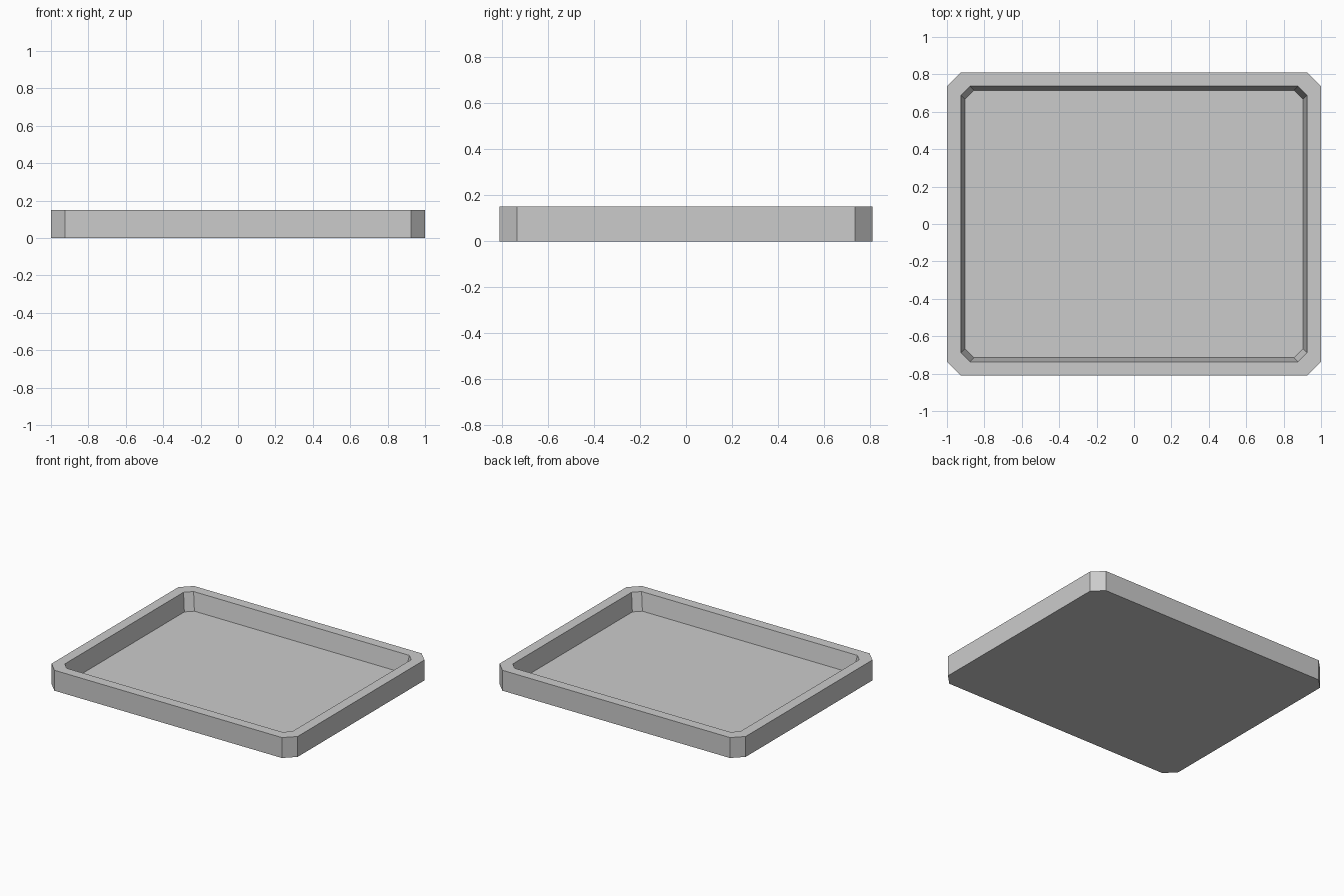
import bpy
import bmesh

cube = bpy.data.objects.get("Cube")
if cube:
    bpy.data.objects.remove(cube, do_unlink=True)

# One plain grey for the whole tray
grey = bpy.data.materials.new("light grey")
grey.use_nodes = True
colour = (0.6, 0.6, 0.6, 1)
grey.diffuse_color = colour
grey.node_tree.nodes["Principled BSDF"].inputs["Base Color"].default_value = colour


def ring(bm, hx, hy, cut, z):
    """Rectangle with clipped corners, counter-clockwise."""
    points = []
    for sx, sy in ((1, -1), (1, 1), (-1, 1), (-1, -1)):
        pair = [(sx * (hx - cut), sy * hy), (sx * hx, sy * (hy - cut))]
        points += pair if sx * sy < 0 else pair[::-1]
    return [bm.verts.new((x, y, z)) for x, y in points]


def bridge(bm, lower, upper):
    count = len(lower)
    for i in range(count):
        j = (i + 1) % count
        bm.faces.new((lower[i], lower[j], upper[j], upper[i]))


# Tray: base, outer wall, rim, sloping inner wall, floor
bm = bmesh.new()
rings = [
    ring(bm, 1.0, 0.81, 0.075, 0.0),
    ring(bm, 1.0, 0.81, 0.075, 0.15),
    ring(bm, 0.925, 0.737, 0.048, 0.15),
    ring(bm, 0.903, 0.715, 0.048, 0.02),
]
for lower, upper in zip(rings, rings[1:]):
    bridge(bm, lower, upper)
bm.faces.new(rings[0][::-1])
bm.faces.new(rings[-1])
bmesh.ops.recalc_face_normals(bm, faces=bm.faces)

mesh = bpy.data.meshes.new("tray")
bm.to_mesh(mesh)
bm.free()
mesh.materials.append(grey)
tray = bpy.data.objects.new("tray", mesh)
bpy.context.collection.objects.link(tray)
